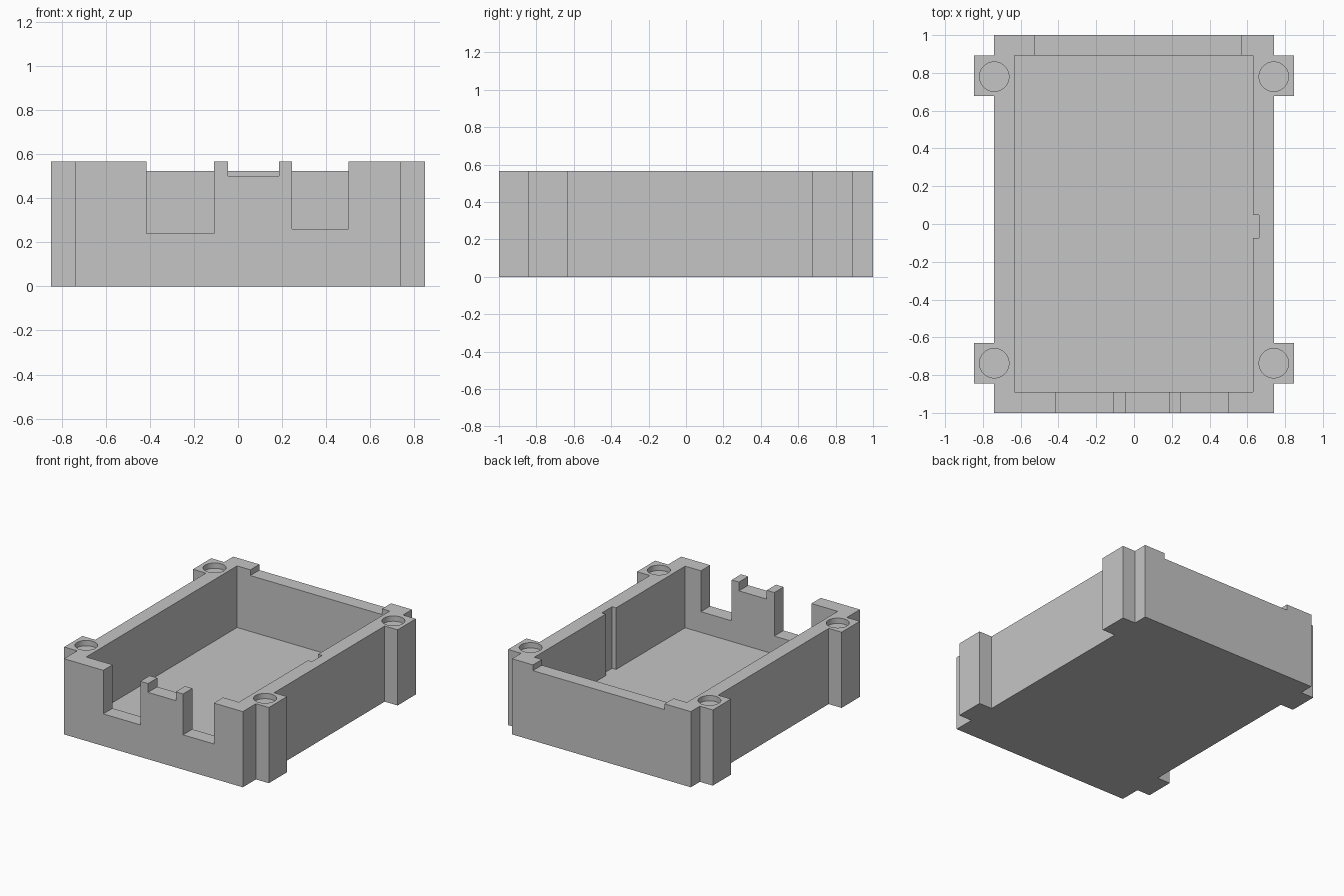
import bpy
import bmesh
from mathutils import Matrix, Vector

cube = bpy.data.objects.get("Cube")
if cube:
    bpy.data.objects.remove(cube, do_unlink=True)

HEIGHT = 0.566
FLOOR = 0.105
ABOVE = 0.8            # cutter tops clear the rim
BODY_X, LUG_X = 0.74, 0.847
FRONT_LUG = (-0.845, -0.63)
BACK_LUG = (0.677, 0.893)
GREY = (0.56, 0.56, 0.56, 1)

grey = bpy.data.materials.new("light grey")
grey.use_nodes = True
grey.diffuse_color = GREY
grey.node_tree.nodes["Principled BSDF"].inputs["Base Color"].default_value = GREY


def new_object(name, bm):
    bmesh.ops.recalc_face_normals(bm, faces=bm.faces)
    mesh = bpy.data.meshes.new(name)
    bm.to_mesh(mesh)
    bm.free()
    mesh.materials.append(grey)
    obj = bpy.data.objects.new(name, mesh)
    bpy.context.collection.objects.link(obj)
    return obj


def prism(name, outline, z0, z1):
    bm = bmesh.new()
    face = bm.faces.new([bm.verts.new((x, y, z0)) for x, y in outline])
    top = bmesh.ops.extrude_face_region(bm, geom=[face])["geom"]
    bmesh.ops.translate(bm, vec=(0, 0, z1 - z0),
                        verts=[v for v in top if isinstance(v, bmesh.types.BMVert)])
    return new_object(name, bm)


def box(name, x0, x1, y0, y1, z0):
    return prism(name, [(x0, y0), (x1, y0), (x1, y1), (x0, y1)], z0, ABOVE)


def cylinder(name, x, y, radius, z0, z1):
    bm = bmesh.new()
    bmesh.ops.create_cone(bm, cap_ends=True, segments=48, radius1=radius, radius2=radius,
                          depth=z1 - z0, matrix=Matrix.Translation(Vector((x, y, (z0 + z1) / 2))))
    return new_object(name, bm)


def cut(target, cutter):
    mod = target.modifiers.new(cutter.name, "BOOLEAN")
    mod.operation = "DIFFERENCE"
    mod.solver = "EXACT"
    mod.object = cutter
    bpy.context.view_layer.objects.active = target
    bpy.ops.object.modifier_apply(modifier=mod.name)
    bpy.data.objects.remove(cutter, do_unlink=True)


# Solid case with corner lugs
right_side = [(BODY_X, -1)]
for y0, y1 in (FRONT_LUG, BACK_LUG):
    right_side += [(BODY_X, y0), (LUG_X, y0), (LUG_X, y1), (BODY_X, y1)]
right_side.append((BODY_X, 1))
left_side = [(-x, y) for x, y in reversed(right_side)]
case = prism("enclosure_base", right_side + left_side, 0, HEIGHT)

# Inner cavity with a vertical slot in one side wall
cut(case, prism("cavity", [(-0.633, -0.89), (0.63, -0.89), (0.63, -0.073), (0.663, -0.073),
                           (0.663, 0.048), (0.63, 0.048), (0.63, 0.893), (-0.633, 0.893)],
                FLOOR, ABOVE))

# Port notches in the front wall: two edges and sill height
for x0, x1, sill in ((-0.415, -0.108), (-0.045, 0.185), (0.245, 0.5)) and [
        (-0.415, -0.108, 0.24), (-0.045, 0.185, 0.5), (0.245, 0.5, 0.26)]:
    cut(case, box("port_notch", x0, x1, -1.1, -0.8, sill))

# Shallow recess along the back rim
cut(case, box("rim_recess", -0.523, 0.567, 0.8, 1.1, 0.523))

# Round pockets over the lugs
for side in (-BODY_X, BODY_X):
    for y in (-0.737, 0.78):
        cut(case, cylinder("pocket", side, y, 0.078, HEIGHT - 0.04, ABOVE))

bpy.ops.object.select_all(action="DESELECT")
case.select_set(True)
bpy.context.view_layer.objects.active = case
bpy.ops.object.shade_smooth_by_angle()
